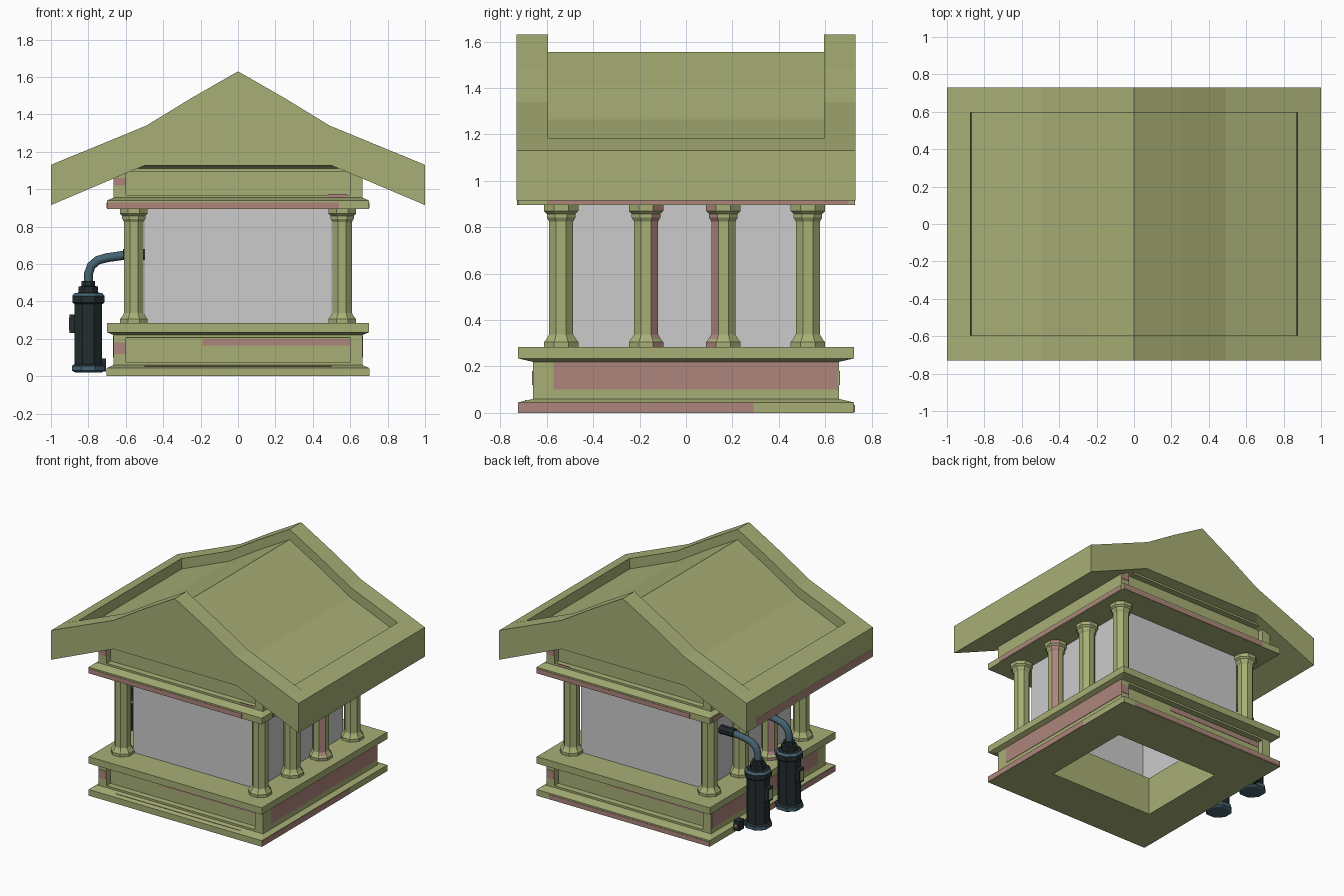
import bpy, bmesh, math

if "Cube" in bpy.data.objects:
    bpy.data.objects.remove(bpy.data.objects["Cube"])

def mat(name, rgb):
    m = bpy.data.materials.new(name)
    m.diffuse_color = (*rgb, 1)
    m.use_nodes = True
    m.node_tree.nodes["Principled BSDF"].inputs["Base Color"].default_value = m.diffuse_color
    return m

GREEN = mat("olive stone", (0.39, 0.43, 0.18))
PINK = mat("worn pink", (0.42, 0.235, 0.205))
GREY = mat("pale grey", (0.60, 0.60, 0.60))
DARK = mat("dark casing", (0.017, 0.027, 0.028))
TEAL = mat("teal metal", (0.06, 0.125, 0.165))

def finish(name, bm, mats):
    bmesh.ops.recalc_face_normals(bm, faces=bm.faces)
    me = bpy.data.meshes.new(name)
    bm.to_mesh(me)
    bm.free()
    for m in mats:
        me.materials.append(m)
    ob = bpy.data.objects.new(name, me)
    bpy.context.collection.objects.link(ob)
    return ob

def loft(rings, closed=False):
    """Skin a list of equal-length point rings, capped or closed on itself."""
    bm = bmesh.new()
    vs = [[bm.verts.new(p) for p in r] for r in rings]
    n = len(vs[0])
    pairs = list(zip(vs, vs[1:])) + ([(vs[-1], vs[0])] if closed else [])
    for a, b in pairs:
        for i in range(n):
            bm.faces.new((a[i], a[(i + 1) % n], b[(i + 1) % n], b[i]))
    if not closed:
        bm.faces.new(vs[0])
        bm.faces.new(vs[-1])
    bmesh.ops.recalc_face_normals(bm, faces=bm.faces)
    return bm

def rect(hx, hy, z):
    return [(-hx, -hy, z), (hx, -hy, z), (hx, hy, z), (-hx, hy, z)]

def octagon(cx, cy, hw, z):
    r = hw / math.cos(math.pi / 8)
    return [(cx + r * math.cos((i + .5) * math.pi / 4),
             cy + r * math.sin((i + .5) * math.pi / 4), z) for i in range(8)]

def box(name, x0, x1, y0, y1, z0, z1, m):
    bm = bmesh.new()
    bmesh.ops.create_cube(bm, size=1)
    for v in bm.verts:
        v.co = ((x0 + x1) / 2 + v.co.x * (x1 - x0), (y0 + y1) / 2 + v.co.y * (y1 - y0),
                (z0 + z1) / 2 + v.co.z * (z1 - z0))
    return finish(name, bm, [m])

# Moulded plinth and entablature: slab, waist with recessed front/back panel, slab
def moulding(name, zs, hole=None):
    sizes = [(.70, .725), (.70, .725), (.665, .66), (.665, .66), (.70, .725), (.70, .725)]
    rings = [rect(hx, hy, z) for (hx, hy), z in zip(sizes, zs)]
    if hole:
        rings += [rect(*hole, zs[-1]), rect(*hole, zs[0])]
    bm = loft(rings, closed=bool(hole))
    panels = [f for f in bm.faces if abs(f.normal.y) > .99
              and abs(f.calc_center_median().y) > .6
              and zs[2] < f.calc_center_median().z < zs[3]]
    bmesh.ops.inset_individual(bm, faces=panels, thickness=.02, depth=0)
    for f in panels:
        for v in f.verts:
            v.co.x = math.copysign(.60, v.co.x)
    bmesh.ops.inset_individual(bm, faces=panels, thickness=.0005, depth=-.045)
    return finish(name, bm, [GREEN])

moulding("plinth", [0, .045, .06, .22, .235, .285], hole=(.43, .35))
moulding("entablature", [.895, .94, .955, 1.11, 1.127, 1.16])

# Inner chamber: four plain walls, open below
bm = loft([rect(.50, .50, .28), rect(.50, .50, .90)])
bmesh.ops.delete(bm, geom=[f for f in bm.faces if abs(f.normal.z) > .9], context='FACES')
finish("chamber_walls", bm, [GREY])

# Columns
COLUMN = [(.285, .074), (.305, .074), (.318, .064), (.338, .052), (.825, .052),
          (.842, .062), (.858, .062), (.870, .074), (.895, .074)]
for sx, side in ((-1, "left"), (1, "right")):
    for i, y in enumerate((-.538, -.172, .161, .525)):
        bm = loft([octagon(sx * .557, y, hw, z) for z, hw in COLUMN])
        worn = {1: 1, 2: -1}.get(i)      # one worn facet on each middle column
        if worn:
            for f in bm.faces:
                if f.normal.x * sx > .6 and f.normal.y * worn > .6:
                    f.material_index = 1
        finish(f"column_{side}_{i + 1}", bm, [GREEN, PINK])

# Roof: two full gable frames with a sunken middle and raised eaves between
def roof_part(name, top, y0, y1):
    under = [(-.5, 1.127), (.5, 1.127)]
    right = [(1, .915)] + top
    left = [(-x, z) for x, z in reversed(right) if x > 0]
    prof = under + right + left
    finish(name, loft([[(x, y, z) for x, z in prof] for y in (y0, y1)]), [GREEN])

ridge = [(1, 1.13), (.49, 1.34), (.25, 1.487), (0, 1.63)]
sunk = [(1, 1.13), (.875, 1.182), (.87, 1.108), (.49, 1.265), (.25, 1.412), (0, 1.555)]
roof_part("front_gable", ridge, -.73, -.595)
roof_part("roof_middle", sunk, -.595, .595)
roof_part("back_gable", ridge, .595, .73)

# Worn paint patches, thin plates; e is how far they stand out
e = .003
for s, side in ((-1, "front"), (1, "back")):
    def patch(name, x0, x1, y, z0, z1):
        box(f"{side}_{name}", -s * x0, -s * x1, s * y - e, s * y + e, z0, z1, PINK)
    patch("cornice_wear", -.70, .54, .725, .896, .930)
    patch("panel_wear", -.19, .60, .615, .165, .199)
    patch("base_corner_wear", -.663, -.602, .66, .12, .18)
    patch("upper_corner_wear", -.663, -.602, .66, 1.02, 1.06)
    box(f"{side}_sill_wear", .48, .58, s * .659 - e, s * .659 + e, .956, .974, PINK)
box("back_slab_wear", -.70, .60, .725 - e, .725 + e, .004, .035, PINK)
box("front_slab_wear", -.50, .50, -.69 - e, -.69 + e, .045, .055, PINK)
for s, side in ((-1, "left"), (1, "right")):
    x = s * .665
    box(f"{side}_waist_wear", x - e, x + e, -.57, .655, .10, .219, PINK)
    x = s * .70
    box(f"{side}_slab_wear", x - e, x + e, -.725, .29, .001, .042, PINK)
    box(f"{side}_cornice_wear", x - e, x + e, -.60, .70, .90, .930, PINK)
box("eave_wear", -1.0, -.997 + e, -.72, .62, .925, .975, PINK).location.x = -.001

# Canisters with bent pipes on the left side
CAN = [(.02, .070, 1), (.03, .088, 1), (.055, .088, 0), (.065, .074, 0), (.385, .074, 0),
       (.395, .086, 0), (.430, .086, 1), (.445, .074, 0), (.447, .052, 0), (.480, .052, 0),
       (.482, .036, 0), (.510, .036, 0)]
CX = -.80
for n, cy in ((1, .31), (2, -.05)):
    bm = loft([octagon(CX, cy, hw, z) for z, hw, _ in CAN])
    for f in bm.faces:
        low = min(v.co.z for v in f.verts)
        for z, _, k in CAN:
            if abs(low - z) < 1e-4:
                f.material_index = k
    finish(f"canister_{n}", bm, [DARK, TEAL])
    # Side latch with a small label
    box(f"latch_{n}", -.90, -.87, cy - .03, cy + .03, .23, .33, DARK)
    box(f"latch_label_{n}", -.903, -.898, cy - .018, cy + .018, .245, .315, GREEN)
    # Pipe
    cu = bpy.data.curves.new(f"pipe_{n}", 'CURVE')
    cu.dimensions = '3D'
    cu.bevel_depth = .024
    cu.bevel_resolution = 2
    cu.use_fill_caps = True
    pts = [(-.80, .50), (-.80, .545), (-.785, .59), (-.75, .62), (-.70, .634),
           (-.60, .648), (-.49, .655)]
    sp = cu.splines.new('POLY')
    sp.points.add(len(pts) - 1)
    for p, (x, z) in zip(sp.points, pts):
        p.co = (x, cy, z, 1)
    cu.materials.append(TEAL)
    bpy.context.collection.objects.link(bpy.data.objects.new(f"pipe_{n}", cu))
    # Dark collar near the wall
    bm = loft([[(x, cy + a, .65 + b) for a, b, _ in octagon(0, 0, .029, 0)]
               for x in (-.615, -.50)])
    finish(f"pipe_collar_{n}", bm, [DARK])

# Small control box beside the first canister
box("control_box", -.75, -.705, .40, .46, .025, .095, DARK)
box("control_button", -.737, -.718, .458, .463, .05, .07, PINK)
